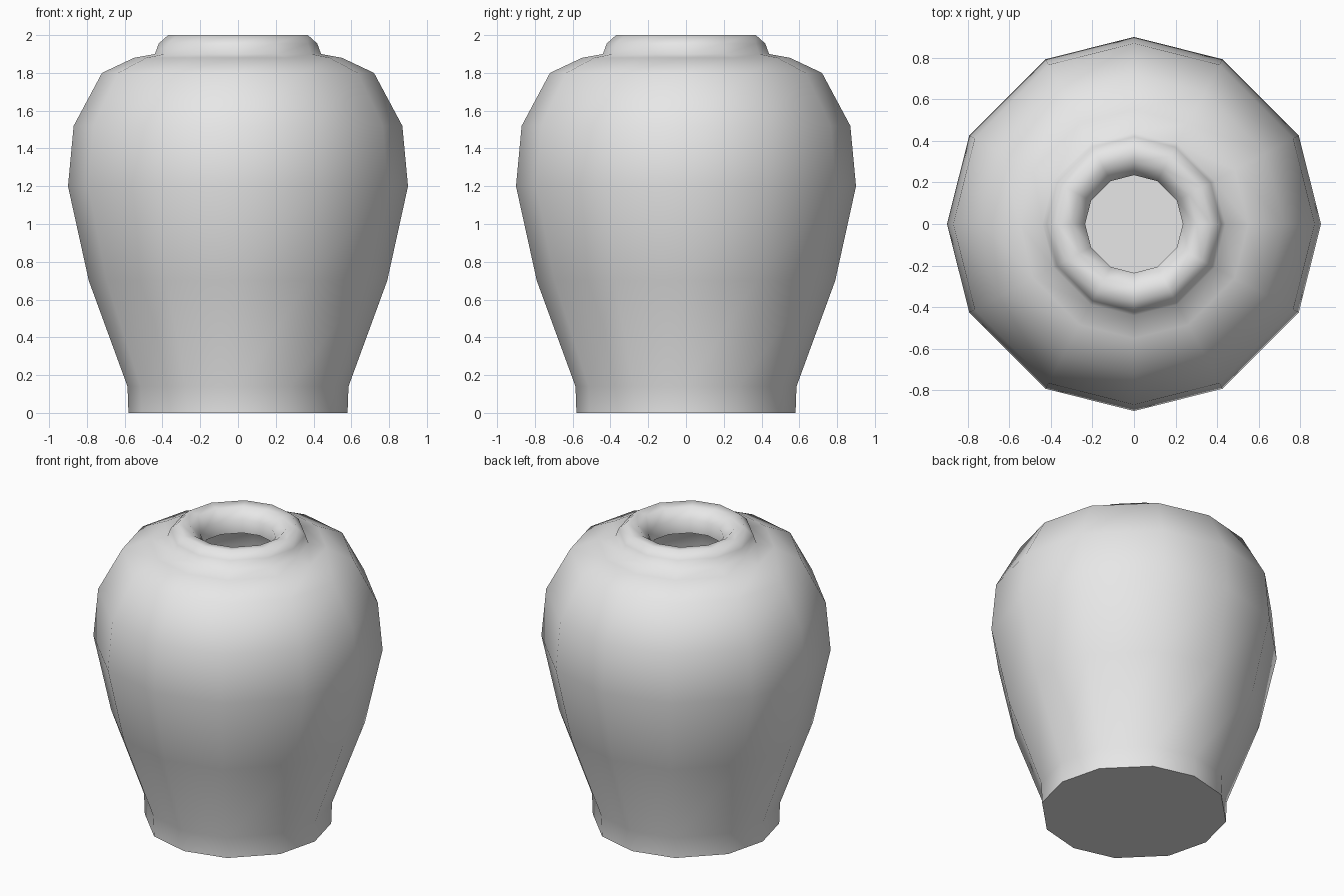
import bpy
import bmesh
from math import cos, sin, radians

# Remove the default cube
cube = bpy.data.objects.get("Cube")
if cube:
    bpy.data.objects.remove(cube, do_unlink=True)

# Plain grey clay
clay = bpy.data.materials.new("grey clay")
clay.use_nodes = True
GREY = (0.8, 0.8, 0.8, 1)
clay.diffuse_color = GREY
clay.node_tree.nodes["Principled BSDF"].inputs["Base Color"].default_value = GREY

# Twelve slightly uneven sides, repeated in each quarter turn
ANGLES = [radians(quarter * 90 + step) for quarter in range(4) for step in (0, 28.3, 61.7)]

# (radius, height) from the foot, over the shoulder and rim, down inside
PROFILE = [
    (0.58, 0), (0.585, 0.14), (0.79, 0.7), (0.9, 1.2), (0.87, 1.52),
    (0.72, 1.8), (0.55, 1.88), (0.44, 1.9),                # body and shoulder
    (0.42, 1.955), (0.37, 2), (0.3, 1.99), (0.235, 1.93),  # neck and rim
    (0.235, 1.84), (0.52, 1.8), (0.68, 1.74), (0.82, 1.5),
    (0.85, 1.2), (0.74, 0.7), (0.54, 0.14), (0.53, 0.04),  # hollow inside
]


def lathe(name, profile, material):
    """Spin a profile into a closed vessel with a flat foot and inner floor."""
    bm = bmesh.new()
    rings = [[bm.verts.new((r * cos(a), r * sin(a), z)) for a in ANGLES]
             for r, z in profile]
    count = len(ANGLES)
    for low, high in zip(rings, rings[1:]):
        for i in range(count):
            j = (i + 1) % count
            bm.faces.new((low[i], low[j], high[j], high[i]))
    bm.faces.new(rings[0][::-1])
    bm.faces.new(rings[-1])
    bmesh.ops.recalc_face_normals(bm, faces=bm.faces[:])
    mesh = bpy.data.meshes.new(name)
    bm.to_mesh(mesh)
    bm.free()
    mesh.materials.append(material)
    obj = bpy.data.objects.new(name, mesh)
    bpy.context.collection.objects.link(obj)
    return obj


# Jar, smooth all round except at the foot and floor edges
jar = lathe("jar", PROFILE, clay)
bpy.ops.object.select_all(action="DESELECT")
jar.select_set(True)
bpy.context.view_layer.objects.active = jar
bpy.ops.object.shade_smooth_by_angle(angle=radians(80))
